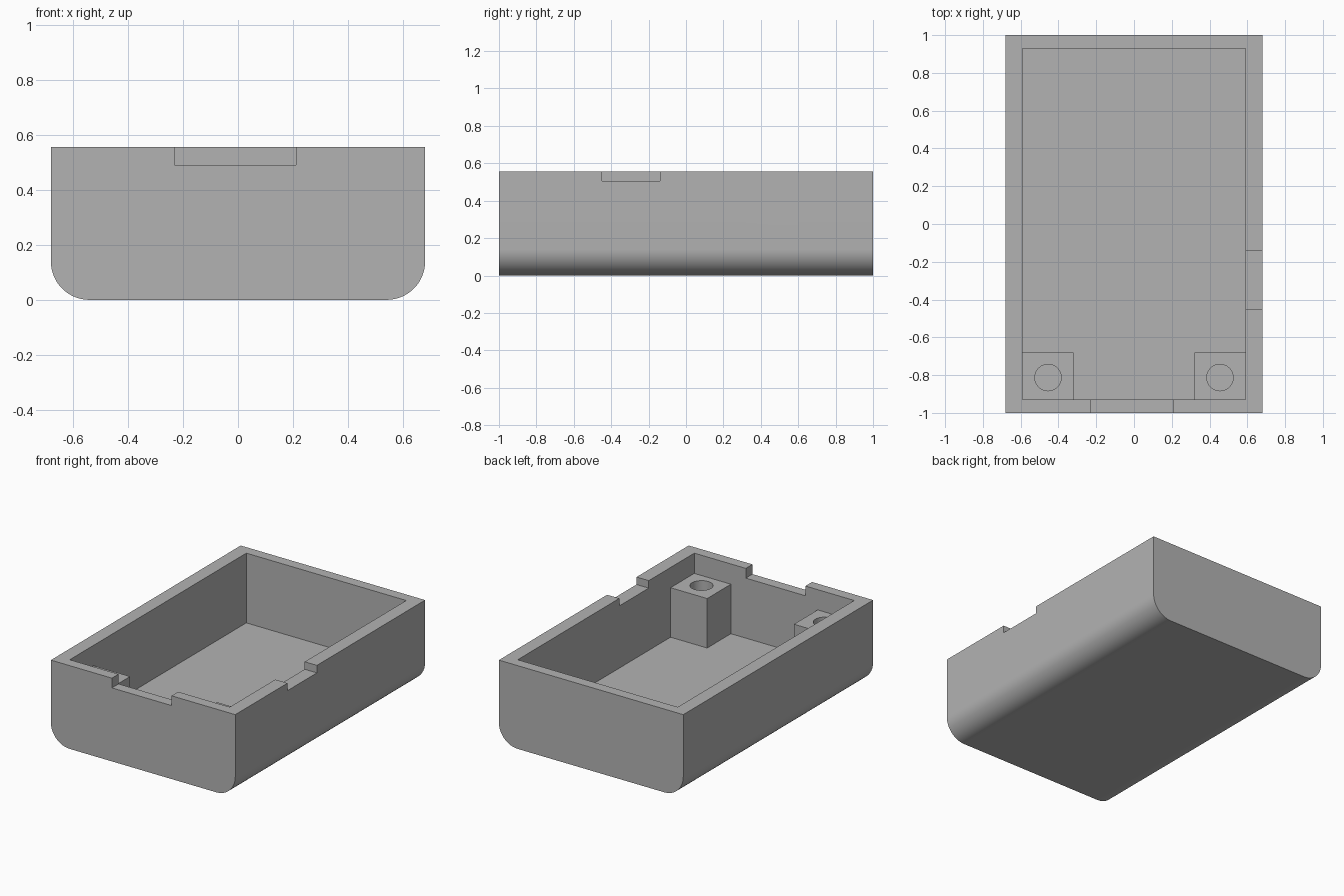
import bpy, bmesh, math

cube = bpy.data.objects.get("Cube")
if cube:
    bpy.data.objects.remove(cube, do_unlink=True)

HALF_W, HALF_L, HEIGHT, RADIUS = 0.68, 1.0, 0.555, 0.14
IN_W, IN_L, FLOOR, POST_TOP = 0.59, 0.93, 0.09, 0.42

grey = bpy.data.materials.new("plain grey")
grey.use_nodes = True
colour = (0.45, 0.45, 0.45, 1)
grey.diffuse_color = colour
grey.node_tree.nodes["Principled BSDF"].inputs["Base Color"].default_value = colour


def add_object(name, bm):
    bmesh.ops.recalc_face_normals(bm, faces=bm.faces)
    mesh = bpy.data.meshes.new(name)
    bm.to_mesh(mesh)
    bm.free()
    mesh.materials.append(grey)
    obj = bpy.data.objects.new(name, mesh)
    bpy.context.collection.objects.link(obj)
    return obj


def box(name, low, high):
    bm = bmesh.new()
    bmesh.ops.create_cube(bm, size=1)
    for v in bm.verts:
        v.co = [a + (b - a) * (c + 0.5) for a, b, c in zip(low, high, v.co)]
    return add_object(name, bm)


def cylinder(name, x, y, low, high, radius):
    bm = bmesh.new()
    bmesh.ops.create_cone(bm, cap_ends=True, segments=48, radius1=radius,
                          radius2=radius, depth=high - low)
    bmesh.ops.translate(bm, verts=bm.verts, vec=(x, y, (low + high) / 2))
    return add_object(name, bm)


def select_only(obj):
    bpy.ops.object.select_all(action="DESELECT")
    obj.select_set(True)
    bpy.context.view_layer.objects.active = obj


def cut(target, cutter):
    mod = target.modifiers.new("cut", "BOOLEAN")
    mod.operation = "DIFFERENCE"
    mod.solver = "EXACT"
    mod.object = cutter
    select_only(target)
    bpy.ops.object.modifier_apply(modifier=mod.name)
    bpy.data.objects.remove(cutter, do_unlink=True)


# Case shell: a profile with rounded lower corners, extruded front to back
steps = 16
arc = [(HALF_W - RADIUS + RADIUS * math.sin(a), RADIUS - RADIUS * math.cos(a))
       for a in (math.pi / 2 * i / steps for i in range(steps + 1))]
right_half = arc + [(HALF_W, HEIGHT)]
profile = right_half + [(-x, z) for x, z in reversed(right_half)]
bm = bmesh.new()
face = bm.faces.new([bm.verts.new((x, -HALF_L, z)) for x, z in profile])
extruded = bmesh.ops.extrude_face_region(bm, geom=[face])["geom"]
bmesh.ops.translate(bm, vec=(0, 2 * HALF_L, 0),
                    verts=[g for g in extruded if isinstance(g, bmesh.types.BMVert)])
shell = add_object("case_shell", bm)

# Cavity, front notch and side notch
cut(shell, box("cavity", (-IN_W, -IN_L, FLOOR), (IN_W, IN_L, 1)))
cut(shell, box("front_notch", (-0.23, -1.1, 0.49), (0.21, -0.85, 1)))
cut(shell, box("side_notch", (0.5, -0.45, 0.505), (0.8, -0.14, 1)))

# Screw posts in the two front corners
parts = [shell]
for side, name in ((1, "left"), (-1, "right")):
    xs = sorted((side * 0.32, side * IN_W))
    post = box("screw_post_" + name, (xs[0], -IN_L, FLOOR), (xs[1], -0.68, POST_TOP))
    cut(post, cylinder("screw_hole", side * 0.455, -0.813, 0, 0.6, 0.07))
    parts.append(post)

for part in parts:
    select_only(part)
    bpy.ops.object.shade_smooth_by_angle(angle=math.radians(30))
